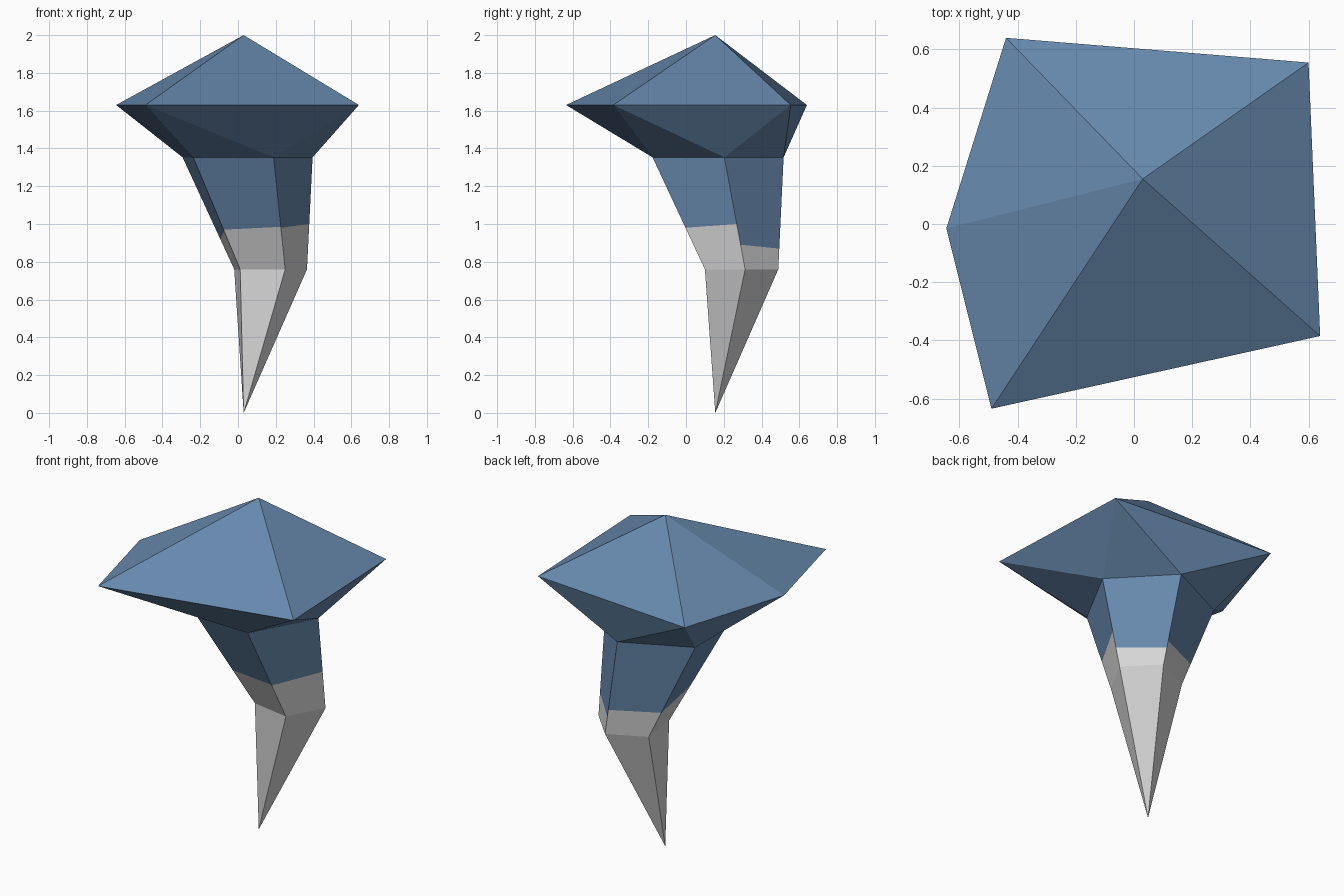
import bpy, math
from mathutils import Vector

if "Cube" in bpy.data.objects:
    bpy.data.objects.remove(bpy.data.objects["Cube"])


def material(name, rgb):
    m = bpy.data.materials.new(name)
    m.diffuse_color = (*rgb, 1)
    m.use_nodes = True
    m.node_tree.nodes["Principled BSDF"].inputs["Base Color"].default_value = m.diffuse_color
    return m


BLUE = material("slate blue", (0.135, 0.25, 0.42))
GREY = material("pale grey", (0.68, 0.68, 0.68))


def ring(cx, cy, z, r):
    """Five-sided ring, counter-clockwise, starting at the front left corner."""
    angles = [math.radians(223.5 + 72 * i) for i in range(5)]
    return [Vector((cx + r * math.cos(a), cy + r * math.sin(a), z)) for a in angles]


def build(name, faces, mats):
    """Flat-shaded object from (corner list, material index) pairs."""
    verts, index, polys = [], {}, []
    for corners, _ in faces:
        poly = []
        for c in corners:
            key = tuple(round(k, 5) for k in c)
            if key not in index:
                index[key] = len(verts)
                verts.append(key)
            poly.append(index[key])
        polys.append(poly)
    me = bpy.data.meshes.new(name)
    me.from_pydata(verts, [], polys)
    for m in mats:
        me.materials.append(m)
    for p, (_, mat) in zip(me.polygons, faces):
        p.material_index = mat
    ob = bpy.data.objects.new(name, me)
    bpy.context.collection.objects.link(ob)


apex = Vector((0.03, 0.155, 2.0))
tip = Vector((0.03, 0.155, 0.0))
neck = ring(0.03, 0.155, 1.353, 0.368)
knee = ring(0.161, 0.286, 0.76, 0.206)
rim = [Vector((x, y, 1.63)) for x, y in
       [(-0.49, -0.635), (0.64, -0.385), (0.60, 0.555), (-0.44, 0.64), (-0.645, -0.015)]]

# Cap: pointed top over the wide rim, and a faceted underside to the neck
cap = []
for i in range(5):
    j = (i + 1) % 5
    cap.append(([rim[i], rim[j], apex], 0))
    cap.append(([neck[i], neck[j], rim[i]], 0))
    cap.append(([neck[j], rim[j], rim[i]], 0))
build("cap", cap, [BLUE])

# Stem: each side is cut where blue meets grey, at a height for its two edges
cuts = [(0.97, 0.985), (0.98, 1.0), (0.89, 0.87), (0.915, 0.92), (0.92, 0.96)]


def on_edge(i, z):
    t = (z - knee[i].z) / (neck[i].z - knee[i].z)
    return knee[i].lerp(neck[i], t)


stem = []
for i, (za, zb) in enumerate(cuts):
    j = (i + 1) % 5
    a, b = on_edge(i, za), on_edge(j, zb)
    stem.append(([a, b, neck[j], neck[i]], 0))
    stem.append(([knee[i], knee[j], b, a], 1))
    stem.append(([knee[j], knee[i], tip], 1))
build("stem", stem, [BLUE, GREY])
